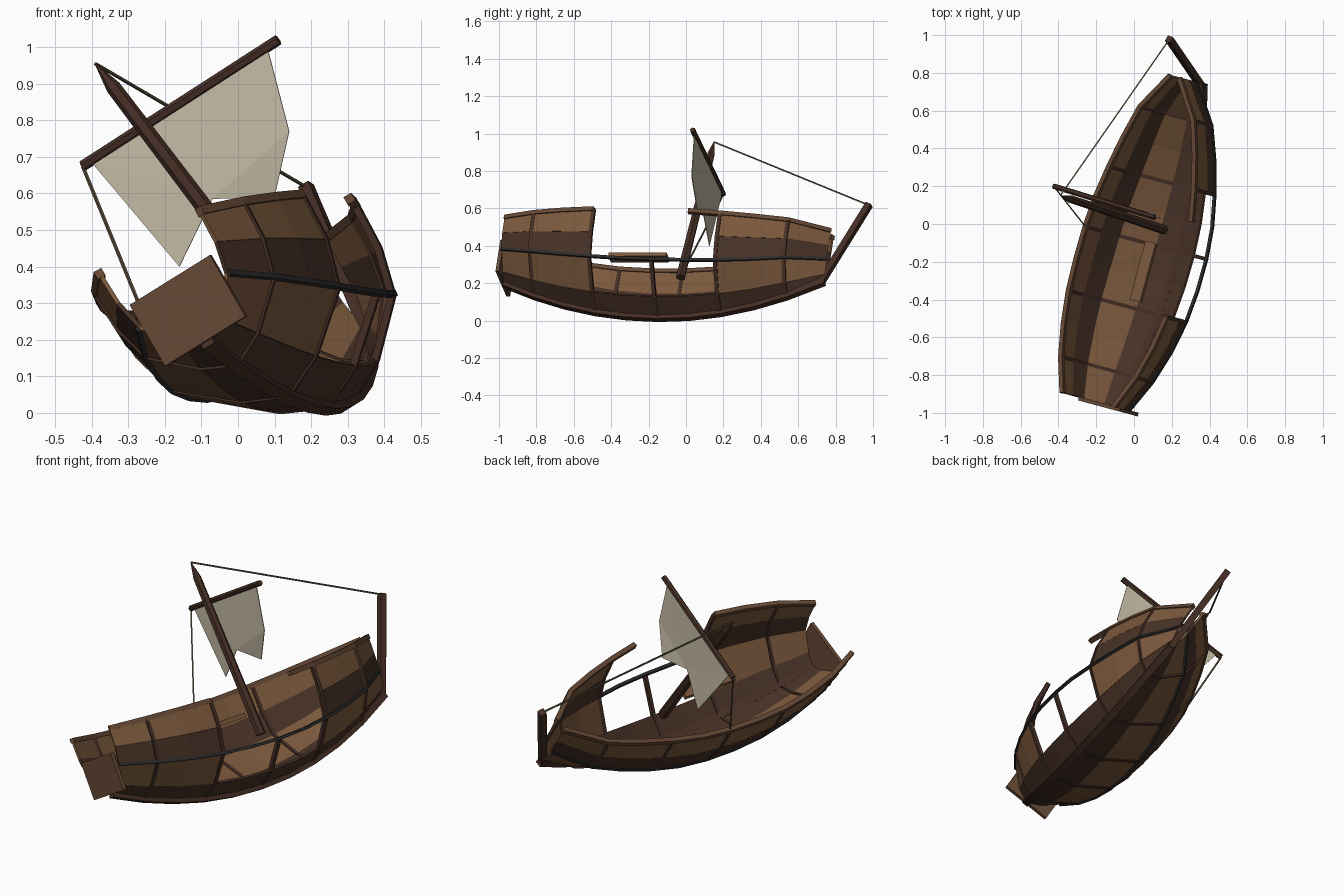
import bpy, math
from mathutils import Matrix, Vector

if "Cube" in bpy.data.objects:
    bpy.data.objects.remove(bpy.data.objects["Cube"])

# Heeled-over wreck frame: X = starboard, Y = bow, Z = mast direction
FRAME = (Matrix.Translation((0.25, -0.13, 0.02))
         @ Matrix.Rotation(math.radians(-15), 4, 'Z')
         @ Matrix.Rotation(math.radians(-31), 4, 'Y'))
WORLD = Matrix.Identity(4)


def material(name, rgb):
    m = bpy.data.materials.new(name)
    m.diffuse_color = (*rgb, 1)
    m.use_nodes = True
    m.node_tree.nodes["Principled BSDF"].inputs["Base Color"].default_value = m.diffuse_color
    return m


LIGHT = material("light_planks", (0.20, 0.10, 0.046))
DARK = material("dark_planks", (0.065, 0.032, 0.02))
MID = material("mid_wood", (0.13, 0.065, 0.035))
BEAM = material("beam_wood", (0.058, 0.027, 0.018))
IRON = material("wale_grey", (0.025, 0.025, 0.027))
CLOTH = material("sail_cloth", (0.56, 0.50, 0.38))
ROPE = material("rope", (0.12, 0.09, 0.05))


def add_mesh(name, verts, faces, mat, frame=FRAME, thick=0.0):
    me = bpy.data.meshes.new(name)
    me.from_pydata([tuple(v) for v in verts], [], faces)
    me.materials.append(mat)
    ob = bpy.data.objects.new(name, me)
    bpy.context.collection.objects.link(ob)
    ob.matrix_world = frame
    if thick:
        mod = ob.modifiers.new("thickness", 'SOLIDIFY')
        mod.thickness = thick
        mod.offset = 0
    return ob


def beam(name, pts, radius, mat, frame=FRAME, sides=4, taper=None):
    cu = bpy.data.curves.new(name, 'CURVE')
    cu.dimensions = '3D'
    cu.bevel_depth = radius
    cu.bevel_resolution = (sides - 4) // 2
    cu.use_fill_caps = True
    sp = cu.splines.new('POLY')
    sp.points.add(len(pts) - 1)
    sp.use_smooth = False
    for i, p in enumerate(pts):
        sp.points[i].co = (*p, 1)
        sp.points[i].tilt = math.pi / 4
        sp.points[i].radius = taper[i] if taper else 1
    cu.materials.append(mat)
    ob = bpy.data.objects.new(name, cu)
    bpy.context.collection.objects.link(ob)
    ob.matrix_world = frame
    return ob


def box(name, centre, size, mat, frame=FRAME):
    c, s = Vector(centre), Vector(size) / 2
    v = [c + Vector((x * s.x, y * s.y, z * s.z))
         for x in (-1, 1) for y in (-1, 1) for z in (-1, 1)]
    f = [(0, 1, 3, 2), (4, 6, 7, 5), (0, 4, 5, 1), (2, 3, 7, 6), (0, 2, 6, 4), (1, 5, 7, 3)]
    return add_mesh(name, v, f, mat, frame)


# Hull shape: half width per station, section by strake edge
STATIONS = [-0.9, -0.72, -0.545, -0.37, -0.195, -0.02, 0.15, 0.32, 0.495, 0.67, 0.87]
WIDTHS = [0.165, 0.24, 0.285, 0.313, 0.322, 0.32, 0.305, 0.272, 0.227, 0.17, 0.03]
HEIGHT = [0, 0.12, 0.40, 0.69, 1]
SPREAD = [0, 0.38, 0.86, 0.98, 1]
LAST = len(STATIONS) - 1


def keel_z(y):
    return 0.24 * (y / 0.9) ** 2 if y > 0 else 0.21 * (y / 0.9) ** 2


def hull(i, j, side, out=0.0):
    y = STATIONS[i]
    k, g = keel_z(y), 0.475 + 0.045 * (y / 0.9) ** 2
    return Vector((side * (WIDTHS[i] * SPREAD[j] + out), y, k + HEIGHT[j] * (g - k)))


def strake(name, j, side, a, b):
    verts, faces = [], []
    for i in range(a, b + 1):
        verts += [hull(i, j, side), hull(i, j + 1, side)]
    for n in range(b - a):
        faces.append((2 * n, 2 * n + 1, 2 * n + 3, 2 * n + 2))
    add_mesh(name, verts, faces, LIGHT if j % 2 else DARK, thick=0.012)


# Planking: port side whole, starboard broken open amidships above the first strake
for j in range(4):
    strake(f"port_strake_{j}", j, -1, 0, LAST)
    if j == 0:
        strake("starboard_strake_0", j, 1, 0, LAST)
    else:
        strake(f"starboard_aft_strake_{j}", j, 1, 0, 3)
        strake(f"starboard_bow_strake_{j}", j, 1, 7, LAST)

# Gunwale rails and wales
for name, side, a, b in (("port_rail", -1, 0, LAST), ("starboard_aft_rail", 1, 0, 3),
                         ("starboard_bow_rail", 1, 6, LAST)):
    beam(name, [hull(i, 4, side) for i in range(a, b + 1)], 0.017, MID)
for name, side in (("port_wale", -1), ("starboard_wale", 1)):
    beam(name, [hull(i, 2, side, 0.006) for i in range(LAST + 1)], 0.011, IRON)

# Ribs, the middle starboard one snapped at the wale
for n, i in enumerate((1, 3, 5, 7, 9)):
    top = 2 if i == 5 else 4
    pts = [hull(i, j, -1) for j in (4, 3, 2, 1, 0)] + [hull(i, j, 1) for j in range(1, top + 1)]
    beam(f"rib_{n}", pts, 0.014, BEAM)

# Keel, stem post and transom
beam("keel", [(0, y, keel_z(y) - 0.003) for y in STATIONS], 0.026, BEAM)
beam("stem_post", [(0, 0.855, 0.225), (0.01, 1.055, 0.695)], 0.024, BEAM)
box("transom", (0, -0.908, 0.303), (0.265, 0.02, 0.195), MID)

# Loose thwart plank
box("loose_plank", (0.026, -0.17, 0.355), (0.065, 0.32, 0.022), LIGHT)

# Mast with splintered tip, and yard
mast_foot, mast_top = Vector((0.16, -0.03, 0.23)), Vector((-0.39, 0.15, 0.955))
beam("mast", [mast_foot, mast_foot.lerp(mast_top, 0.91), mast_top], 0.026, BEAM, WORLD, 6,
     (1, 0.8, 0.08))
yard_a, yard_b = Vector((-0.425, 0.2, 0.675)), Vector((0.11, 0.035, 1.02))
beam("yard", [yard_a, yard_b], 0.015, BEAM, WORLD, 6)

# Torn sail
sail = [(-0.40, 0.192, 0.685), (0.08, 0.044, 1.0), (0.14, 0.03, 0.77),
        (0.10, 0.06, 0.59), (-0.07, 0.09, 0.585), (-0.16, 0.125, 0.40)]
add_mesh("torn_sail", sail, [(0, 4, 1), (1, 4, 2), (2, 4, 3), (0, 5, 4)], CLOTH, WORLD, 0.004)

# Rigging
beam("forestay", [mast_top, FRAME @ Vector((0.01, 1.055, 0.69))], 0.005, ROPE, WORLD)
beam("sheet_rope", [yard_a, FRAME @ hull(5, 4, -1)], 0.005, ROPE, WORLD)
